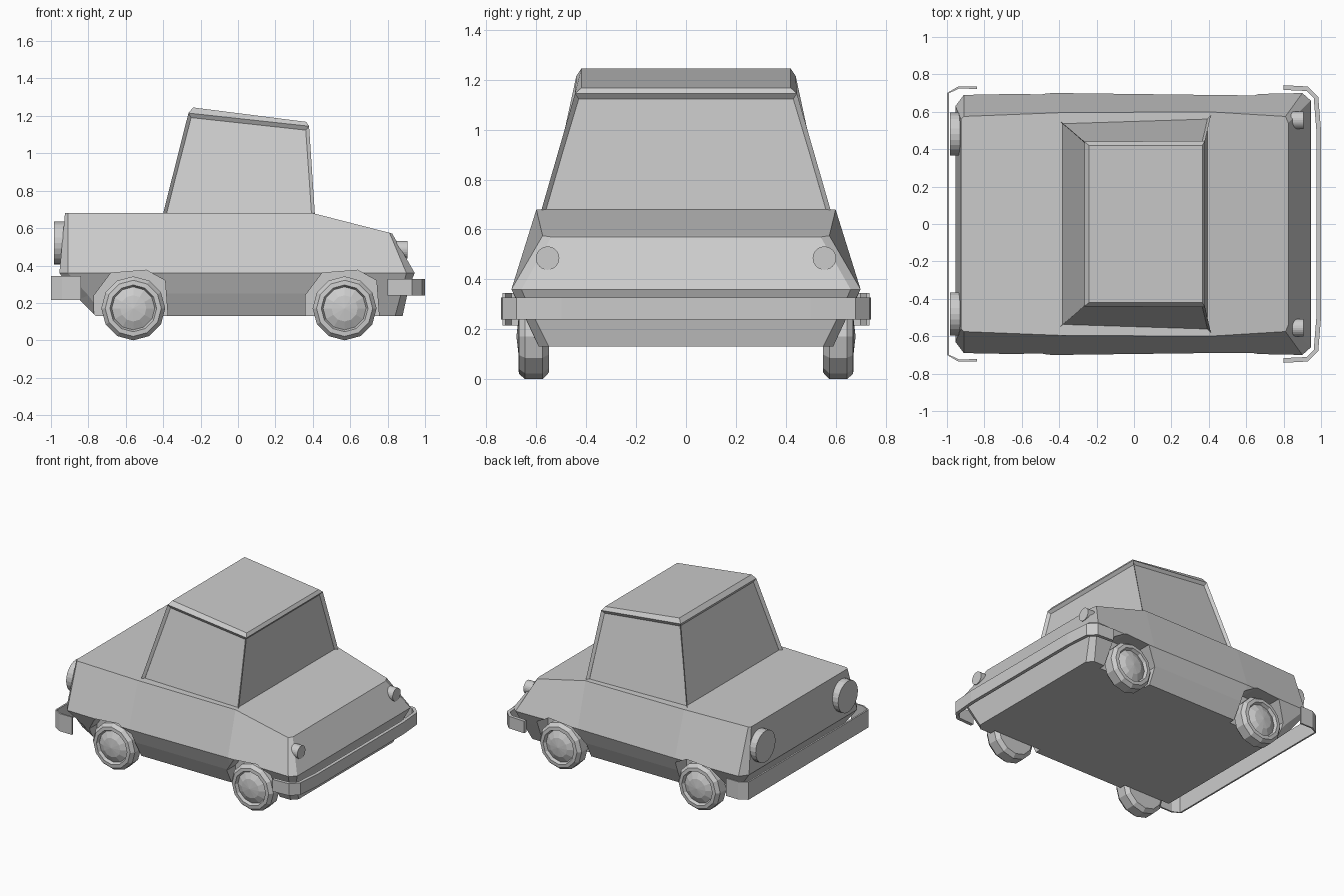
import bpy, bmesh, math
from mathutils import Vector, Matrix

cube = bpy.data.objects.get("Cube")
if cube:
    bpy.data.objects.remove(cube, do_unlink=True)

grey = bpy.data.materials.new("plain grey")
grey.use_nodes = True
COLOUR = (0.6, 0.6, 0.6, 1)
grey.diffuse_color = COLOUR
grey.node_tree.nodes["Principled BSDF"].inputs["Base Color"].default_value = COLOUR


def finish(bm, name):
    bmesh.ops.recalc_face_normals(bm, faces=bm.faces[:])
    mesh = bpy.data.meshes.new(name)
    bm.to_mesh(mesh)
    bm.free()
    mesh.materials.append(grey)
    obj = bpy.data.objects.new(name, mesh)
    bpy.context.collection.objects.link(obj)
    return obj


def loft(rings, name, cap=True):
    """Skin closed rings of points, closing both ends."""
    bm = bmesh.new()
    loops = [[bm.verts.new(p) for p in ring] for ring in rings]
    n = len(loops[0])
    for a, b in zip(loops, loops[1:]):
        for i in range(n):
            j = (i + 1) % n
            bm.faces.new((a[i], a[j], b[j], b[i]))
    if cap:
        bm.faces.new(loops[0])
        bm.faces.new(loops[-1])
    return finish(bm, name)


def prism(outline, y0, y1, name):
    """Extrude an x-z outline along y."""
    return loft([[(x, y, z) for x, z in outline] for y in (y0, y1)], name)


# Body: horizontal levels of (x, half width) from one end to the other
floor = [(-.76, .55), (-.72, .58), (-.4, .59), (.4, .59), (.84, .59), (.88, .55)]
skirt = [(-.85, .60), (-.80, .63), (-.4, .65), (.4, .65), (.88, .66), (.915, .63)]
belt = [(-.955, .63), (-.91, .69), (-.4, .70), (.4, .69), (.90, .70), (.945, .66)]
deck = [(-.925, .56), (-.91, .575), (-.4, .595), (.4, .60), (.81, .575), (.825, .54)]
heights = [[.13] * 6, [.22, .24, .25, .25, .28, .29], [.36] * 6,
           [.68, .68, .68, .68, .575, .57]]
rings = []
for level, zs in zip((floor, skirt, belt, deck), heights):
    side = [(x, y, z) for (x, y), z in zip(level, zs)]
    rings.append(side + [(x, -y, z) for x, y, z in reversed(side)])
bm = bmesh.new()
loops = [[bm.verts.new(p) for p in ring] for ring in rings]
for a, b in zip(loops, loops[1:]):
    for i in range(12):
        j = (i + 1) % 12
        bm.faces.new((a[i], a[j], b[j], b[i]))
# bridge the floor and the top from side to side
for row in (loops[0], loops[-1]):
    for i in range(5):
        bm.faces.new((row[i], row[i + 1], row[10 - i], row[11 - i]))
body = finish(bm, "body")

# Wheel arches cut into the lower sides
WHEEL_X = (-.56, .57)
arch = [(-.21, .05), (-.21, .24), (-.12, .36), (.07, .375), (.17, .32), (.19, .05)]
for wx in WHEEL_X:
    for s in (-1, 1):
        cutter = prism([(wx + x, z) for x, z in arch], s * .545, s * .9, "arch_cutter")
        cutter.hide_render = True
        mod = body.modifiers.new("arch", 'BOOLEAN')
        mod.operation = 'DIFFERENCE'
        mod.solver = 'EXACT'
        mod.object = cutter
        bpy.context.view_layer.objects.active = body
        bpy.ops.object.modifier_apply(modifier=mod.name)
        bpy.data.objects.remove(cutter, do_unlink=True)

# Cabin: tapered box with a chamfered roof edge and four recessed windows
def cabin_ring(x0, z0, x1, z1, w0, w1):
    return [(x0, w0, z0), (x1, w1, z1), (x1, -w1, z1), (x0, -w0, z0)]

cabin = loft([cabin_ring(-.405, .66, .412, .66, .56, .585),
              cabin_ring(-.265, 1.215, .38, 1.145, .44, .445),
              cabin_ring(-.24, 1.245, .365, 1.168, .42, .42)], "cabin")
bm = bmesh.new()
bm.from_mesh(cabin.data)
panes = [f for f in bm.faces if abs(f.normal.z) < .5 and f.calc_area() > .3]
bmesh.ops.inset_individual(bm, faces=panes, thickness=.025, depth=0)
for f in panes:
    bmesh.ops.translate(bm, verts=f.verts, vec=-.018 * f.normal)
bm.to_mesh(cabin.data)
bm.free()

# Wheels: a faceted tyre with a recessed ring and a shallow domed hub
wheel_profile = [(0, -.06), (.145, -.06), (.171, -.035), (.171, .035), (.15, .06),
                 (.125, .062), (.115, .04), (.07, .062), (0, .07)]
SIDES = 12

def wheel(x, side, name):
    bm = bmesh.new()
    pts = [bm.verts.new((r, side * y, 0)) for r, y in wheel_profile]
    edges = [bm.edges.new(pair) for pair in zip(pts, pts[1:])]
    bmesh.ops.spin(bm, geom=pts + edges, cent=(0, 0, 0), axis=(0, 1, 0),
                   angle=math.tau, steps=SIDES, use_duplicate=False)
    bmesh.ops.remove_doubles(bm, verts=bm.verts[:], dist=.0005)
    bmesh.ops.translate(bm, verts=bm.verts[:], vec=(x, side * .61, .171))
    return finish(bm, name)

for end, wx in zip(("front", "rear"), WHEEL_X):
    for label, s in (("left", 1), ("right", -1)):
        wheel(wx, s, f"{end}_{label}_wheel")

# Lamps: large round ones at one end, small ones at the other
def lamp(x0, x1, y, z, r, sides, name):
    bm = bmesh.new()
    turn = Matrix.Translation(((x0 + x1) / 2, y, z)) @ Matrix.Rotation(math.pi / 2, 4, 'Y')
    bmesh.ops.create_cone(bm, cap_ends=True, segments=sides, radius1=r, radius2=r,
                          depth=x1 - x0, matrix=turn)
    return finish(bm, name)

for label, s in (("left", 1), ("right", -1)):
    lamp(-.985, -.90, s * .48, .52, .115, 24, f"large_{label}_lamp")
    lamp(.84, .905, s * .555, .485, .047, 24, f"small_{label}_lamp")

# Bumpers: thin strips that wrap round the corners
def bumper(half, z0, z1, thick, name):
    path = [Vector(p) for p in half] + [Vector((x, -y)) for x, y in reversed(half)]
    centre = Vector((math.copysign(.7, half[-1][0]), 0))
    rings = []
    for i, p in enumerate(path):
        along = path[min(i + 1, len(path) - 1)] - path[max(i - 1, 0)]
        inward = Vector((-along.y, along.x)).normalized() * thick
        if inward.dot(centre - p) < 0:
            inward = -inward
        q = p + inward
        rings.append([(p.x, p.y, z0), (p.x, p.y, z1), (q.x, q.y, z1), (q.x, q.y, z0)])
    return loft(rings, name)

bumper([(-.84, .735), (-.94, .735), (-1, .70)], .215, .345, .012, "front_bumper")
bumper([(.80, .742), (.93, .735), (.985, .68), (1, .5)], .24, .328, .025, "rear_bumper")
